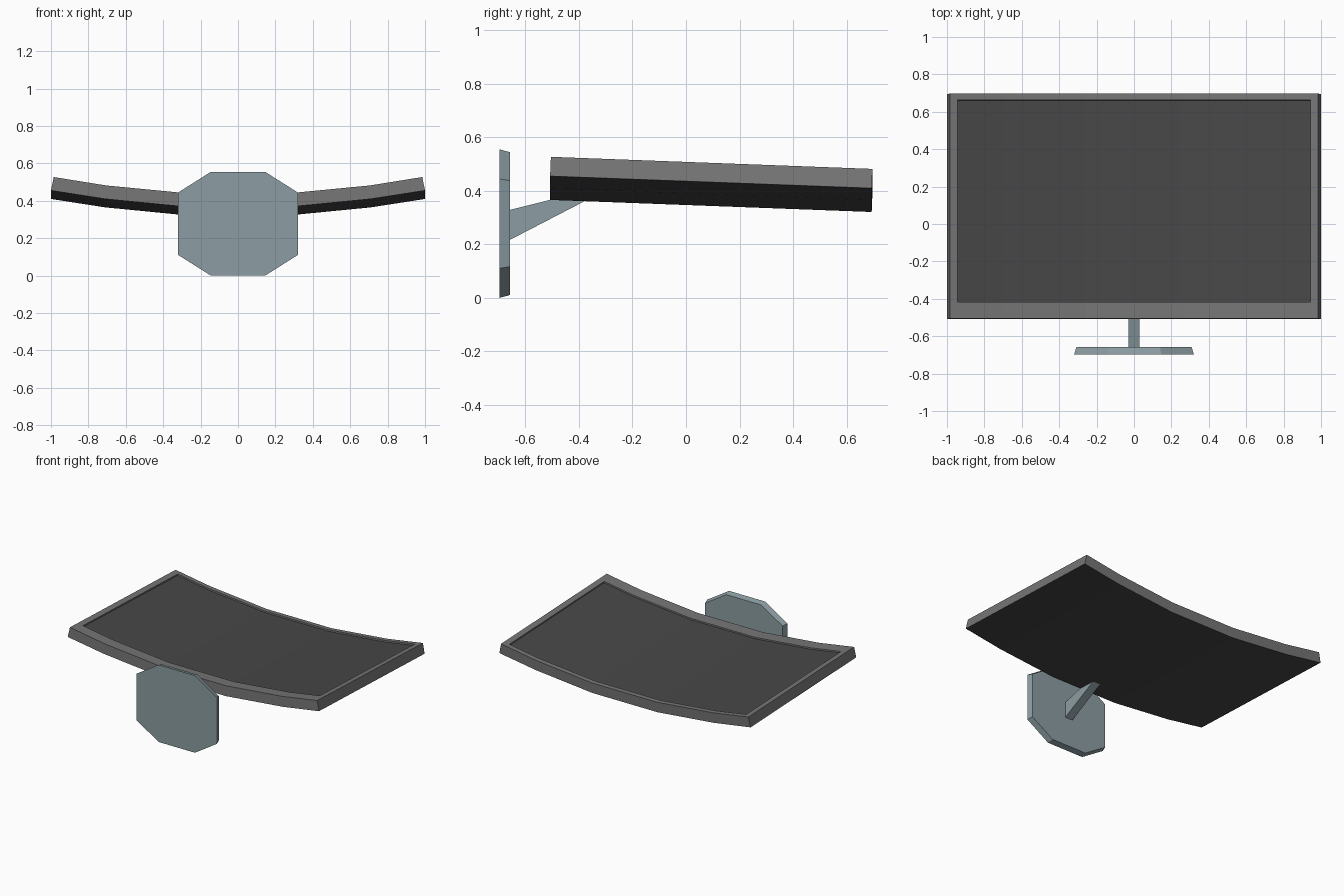
import bpy, bmesh

if "Cube" in bpy.data.objects:
    bpy.data.objects.remove(bpy.data.objects["Cube"])


def material(name, rgb):
    m = bpy.data.materials.new(name)
    m.diffuse_color = (*rgb, 1)
    m.use_nodes = True
    m.node_tree.nodes["Principled BSDF"].inputs["Base Color"].default_value = m.diffuse_color
    return m


BEZEL = material("grey_bezel", (0.178, 0.178, 0.178))
DARK = material("dark_screen", (0.064, 0.064, 0.064))
STAND = material("blue_grey_stand", (0.262, 0.337, 0.366))


def finish(name, bm, mats):
    me = bpy.data.meshes.new(name)
    bm.to_mesh(me)
    bm.free()
    for m in mats:
        me.materials.append(m)
    ob = bpy.data.objects.new(name, me)
    bpy.context.collection.objects.link(ob)
    return ob


def loft(name, a, b, mat):
    """Solid between two matching point loops."""
    bm = bmesh.new()
    va, vb = [bm.verts.new(p) for p in a], [bm.verts.new(p) for p in b]
    bm.faces.new(va)
    bm.faces.new(vb)
    n = len(va)
    for i in range(n):
        bm.faces.new((va[i], va[(i + 1) % n], vb[(i + 1) % n], vb[i]))
    bmesh.ops.recalc_face_normals(bm, faces=bm.faces)
    return finish(name, bm, [mat])


# Curved display: faceted arc in x, slightly tilted along y
def mirrored(half):
    return [(-x, z) for x, z in half] + [(x, z) for x, z in reversed(half)]


top = mirrored([(0.985, 0.527), (0.943, 0.5203), (0.704, 0.482), (0.258, 0.439)])
bottom = mirrored([(1.0, 0.455), (0.958, 0.4485), (0.71, 0.410), (0.26, 0.366)])
rows = [-0.508, -0.42, 0.66, 0.694]

bm = bmesh.new()


def grid(section, dy):
    return [[bm.verts.new((x, y + dy, z - 0.0375 * (y + 0.508))) for x, z in section]
            for y in rows]


T, B = grid(top, 0.003), grid(bottom, 0)
nc, nr = len(top), len(rows)
screen = []
for j in range(nr - 1):
    for i in range(nc - 1):
        f = bm.faces.new((T[j][i], T[j][i + 1], T[j + 1][i + 1], T[j + 1][i]))
        if j == 1 and 0 < i < nc - 2:
            f.material_index = 1
            screen.append(f)
        f = bm.faces.new((B[j][i], B[j + 1][i], B[j + 1][i + 1], B[j][i + 1]))
        f.material_index = 1
for i in range(nc - 1):
    for j in (0, nr - 1):
        bm.faces.new((T[j][i], T[j][i + 1], B[j][i + 1], B[j][i]))
for j in range(nr - 1):
    for i in (0, nc - 1):
        bm.faces.new((T[j][i], T[j + 1][i], B[j + 1][i], B[j][i]))
bmesh.ops.recalc_face_normals(bm, faces=bm.faces)
bm.normal_update()
# Recess the screen inside the bezel
walls = bmesh.ops.inset_region(bm, faces=screen, thickness=0.001, depth=-0.01,
                               use_even_offset=True)["faces"]
for f in walls:
    f.material_index = 0
finish("curved_display", bm, [BEZEL, DARK])

# Octagonal base plate, a little smaller on its inner side
octagon = [(-0.32, -0.167), (-0.145, -0.2775), (0.145, -0.2775), (0.32, -0.167),
           (0.32, 0.167), (0.145, 0.2775), (-0.145, 0.2775), (-0.32, 0.167)]


def plate_loop(y, s):
    return [(x * s, y, 0.2775 + z * s) for x, z in octagon]


loft("base_plate", plate_loop(-0.697, 1), plate_loop(-0.658, 0.962), STAND)

# Slanted neck running into the underside of the display
neck = [(-0.665, 0.213), (-0.36, 0.371), (-0.46, 0.378), (-0.665, 0.327)]
loft("stand_neck", [(-0.03, y, z) for y, z in neck],
     [(0.03, y, z) for y, z in neck], STAND)
